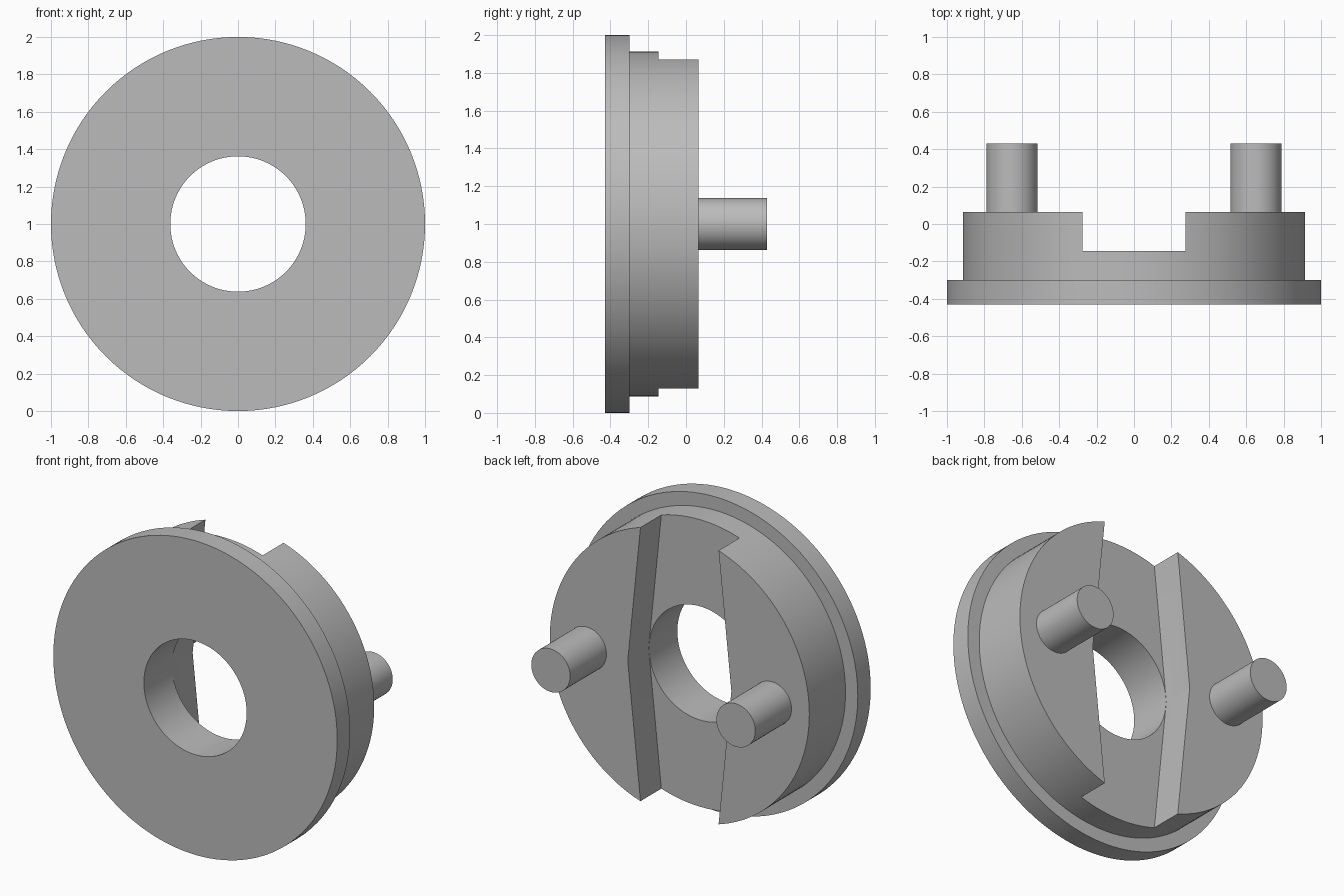
import bpy, bmesh, math
from mathutils import Vector

cube = bpy.data.objects.get("Cube")
if cube:
    bpy.data.objects.remove(cube, do_unlink=True)

CENTRE = Vector((0, 0, 1))
FRONT, STEP, FLOOR, TOP, PIN_END = -0.43, -0.30, -0.145, 0.065, 0.43
FLANGE_R, BODY_R, BORE_R = 1.0, 0.914, 0.362
PIN_R, PIN_X = 0.137, 0.652

metal = bpy.data.materials.new("plain grey")
metal.use_nodes = True
grey = (0.5, 0.5, 0.5, 1)
metal.diffuse_color = grey
metal.node_tree.nodes["Principled BSDF"].inputs["Base Color"].default_value = grey


def make_object(name, bm):
    bmesh.ops.recalc_face_normals(bm, faces=bm.faces)
    mesh = bpy.data.meshes.new(name)
    bm.to_mesh(mesh)
    bm.free()
    mesh.materials.append(metal)
    obj = bpy.data.objects.new(name, mesh)
    obj.location = CENTRE
    bpy.context.collection.objects.link(obj)
    return obj


def lathe(name, profile, steps=128):
    """Spin a closed (radius, y) profile around the y axis."""
    bm = bmesh.new()
    verts = [bm.verts.new((r, y, 0)) for r, y in profile]
    edges = [bm.edges.new((v, verts[i - 1])) for i, v in enumerate(verts)]
    bmesh.ops.spin(bm, geom=verts + edges, cent=(0, 0, 0), axis=(0, 1, 0),
                   angle=math.tau, steps=steps, use_merge=True)
    bmesh.ops.remove_doubles(bm, verts=bm.verts, dist=1e-5)
    return make_object(name, bm)


def prism(name, outline, y0, y1):
    """Extrude an (x, z) outline along y."""
    bm = bmesh.new()
    face = bm.faces.new([bm.verts.new((x, y0, z)) for x, z in outline])
    result = bmesh.ops.extrude_face_region(bm, geom=[face])
    moved = [g for g in result["geom"] if isinstance(g, bmesh.types.BMVert)]
    bmesh.ops.translate(bm, verts=moved, vec=(0, y1 - y0, 0))
    return make_object(name, bm)


def smooth(obj):
    bpy.ops.object.select_all(action="DESELECT")
    obj.select_set(True)
    bpy.context.view_layer.objects.active = obj
    bpy.ops.object.shade_smooth_by_angle(angle=math.radians(25))


# Flanged disc with a round bore
disc = lathe("flanged_disc", [
    (BORE_R, FRONT), (FLANGE_R, FRONT), (FLANGE_R, STEP),
    (BODY_R, STEP), (BODY_R, TOP), (BORE_R, TOP)])

# Slot across the back, widest at the middle where it meets the bore
end, mid = 0.275, 0.365
slope = mid - end
reach = 1.0
z_end = 0.872
tip = mid - slope * reach / z_end
cutter = prism("slot_cutter", [
    (tip, reach), (mid, 0), (tip, -reach),
    (-tip, -reach), (-mid, 0), (-tip, reach)], FLOOR, TOP + 0.2)
cutter.hide_render = True
cut = disc.modifiers.new("slot", "BOOLEAN")
cut.operation = "DIFFERENCE"
cut.solver = "EXACT"
cut.object = cutter
bpy.context.view_layer.objects.active = disc
bpy.ops.object.modifier_apply(modifier=cut.name)
bpy.data.objects.remove(cutter, do_unlink=True)
smooth(disc)

# Two drive pins on the raised lugs
for side, sign in (("left", 1), ("right", -1)):
    circle = [(sign * PIN_X + PIN_R * math.cos(a), PIN_R * math.sin(a))
              for a in (math.tau * i / 64 for i in range(64))]
    smooth(prism(side + "_pin", circle, TOP - 0.02, PIN_END))
